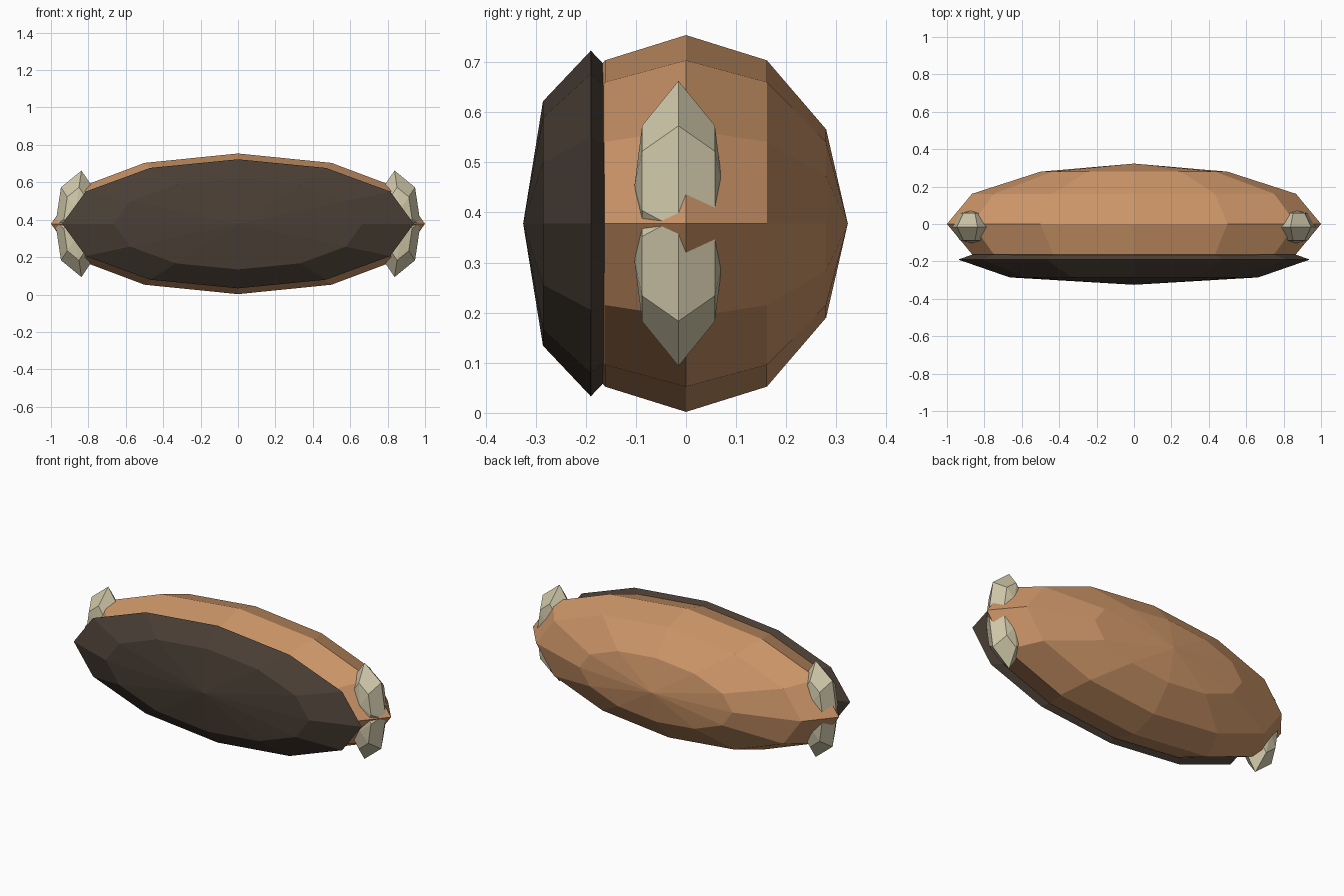
import bpy
import bmesh
from math import sin, cos, pi, radians

cube = bpy.data.objects.get("Cube")
if cube:
    bpy.data.objects.remove(cube, do_unlink=True)


def material(name, rgb):
    mat = bpy.data.materials.new(name)
    mat.use_nodes = True
    mat.diffuse_color = (*rgb, 1)
    mat.node_tree.nodes["Principled BSDF"].inputs["Base Color"].default_value = (*rgb, 1)
    return mat


def arc(rings):
    """Half-circle profile as (position on axis, radius), pole to pole."""
    return [(-cos(pi * i / rings), sin(pi * i / rings)) for i in range(rings + 1)]


def lathe(name, profile, sides, location, size, mat, tilt=0):
    """Flat-shaded solid turned around the y axis, with a pole at each end."""
    bm = bmesh.new()
    loops = []
    for y, r in profile[1:-1]:
        angles = [pi / 2 + 2 * pi * k / sides for k in range(sides)]
        loops.append([bm.verts.new((r * cos(a), y, r * sin(a))) for a in angles])
    front = bm.verts.new((0, profile[0][0], 0))
    back = bm.verts.new((0, profile[-1][0], 0))
    for k in range(sides):
        n = (k + 1) % sides
        bm.faces.new((front, loops[0][k], loops[0][n]))
        bm.faces.new((back, loops[-1][n], loops[-1][k]))
        for a, b in zip(loops, loops[1:]):
            bm.faces.new((a[k], b[k], b[n], a[n]))
    bmesh.ops.scale(bm, vec=size, verts=bm.verts)
    bmesh.ops.recalc_face_normals(bm, faces=bm.faces)
    mesh = bpy.data.meshes.new(name)
    bm.to_mesh(mesh)
    bm.free()
    mesh.materials.append(mat)
    obj = bpy.data.objects.new(name, mesh)
    obj.location = location
    obj.rotation_euler.y = tilt
    bpy.context.collection.objects.link(obj)
    return obj


tan = material("warm tan", (0.61, 0.305, 0.14))
brown = material("dark brown", (0.068, 0.049, 0.036))
cream = material("pale cream", (0.63, 0.575, 0.40))

MID = 0.378

# Flattened main body and the dark dome on its front
lathe("body", arc(6), 12, (0, 0, MID), (1, 0.323, 0.376), tan)
lathe("front_dome", arc(4), 12, (0, -0.19, MID), (0.94, 0.135, 0.345), brown)

# A pair of tilted lobes on each end, one above and one below the tip
lobe_profile = [(-1, 0), (-0.83, 0.57), (0, 1), (0.83, 0.57), (1, 0)]
for side, sx in (("left", 1), ("right", -1)):
    for level, sz in (("upper", 1), ("lower", -1)):
        lathe(f"{side}_{level}_lobe", lobe_profile, 6,
              (sx * 0.868, -0.015, MID + sz * 0.077), (0.11, 0.0875, 0.21),
              cream, tilt=-sx * sz * radians(8.5))
